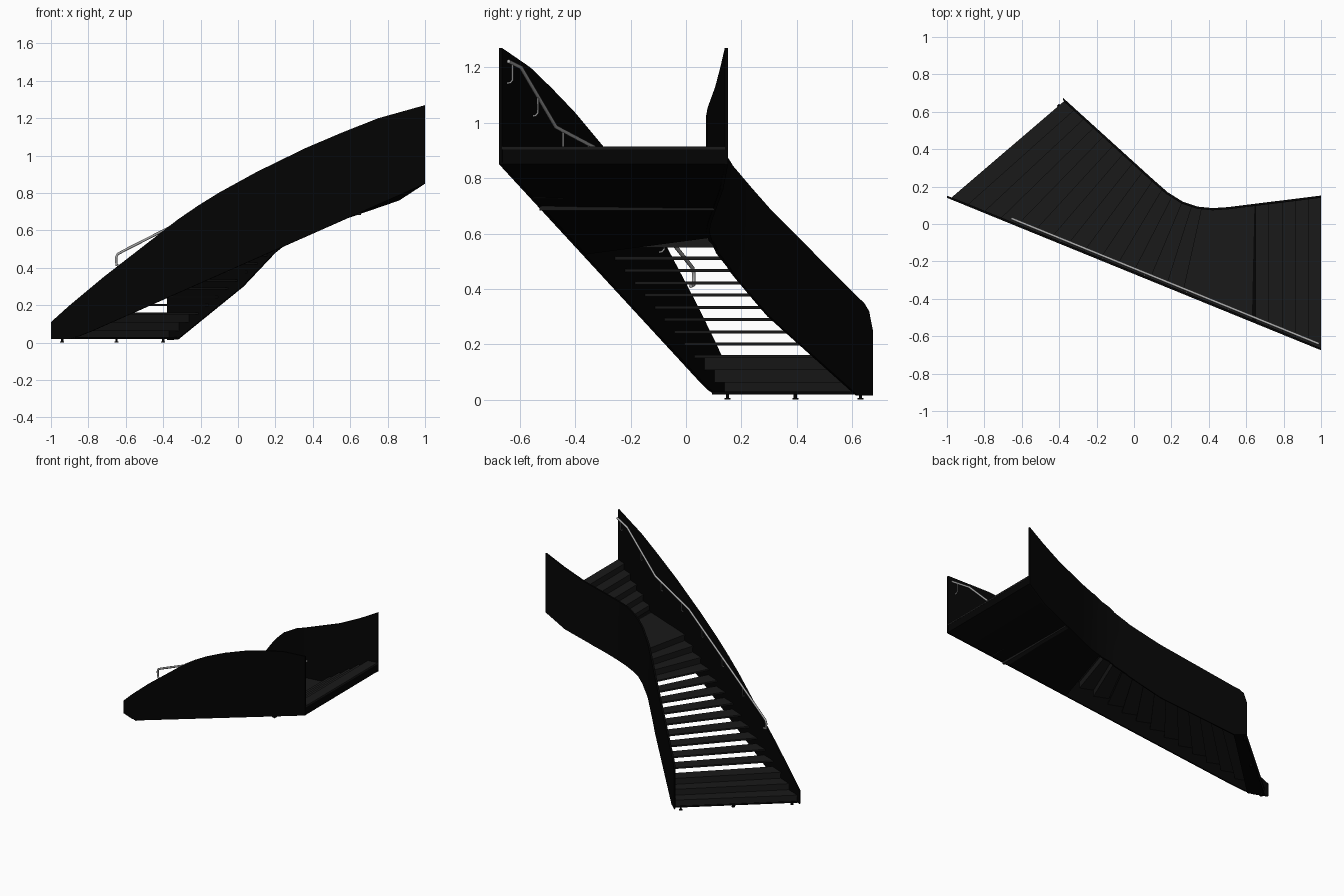
import bpy, bmesh, math
from mathutils import Vector

if "Cube" in bpy.data.objects:
    bpy.data.objects.remove(bpy.data.objects["Cube"])


def material(name, v):
    m = bpy.data.materials.new(name)
    m.diffuse_color = (v, v, v, 1)
    m.use_nodes = True
    m.node_tree.nodes["Principled BSDF"].inputs["Base Color"].default_value = m.diffuse_color
    return m


BLACK = material("black_steel", 0.001)
DARK = material("dark_tread", 0.01)
GREY = material("rail_steel", 0.4)


def lerp(table, x):
    """Piecewise-linear lookup in a list of (x, value)."""
    for (a, u), (b, v) in zip(table, table[1:]):
        if x <= b:
            return u + (v - u) * max(0, x - a) / (b - a)
    return table[-1][1]


def make(name, bm, mat, smooth=False):
    bmesh.ops.recalc_face_normals(bm, faces=bm.faces)
    me = bpy.data.meshes.new(name)
    bm.to_mesh(me)
    bm.free()
    ob = bpy.data.objects.new(name, me)
    bpy.context.collection.objects.link(ob)
    me.materials.append(mat)
    if smooth:
        bpy.ops.object.select_all(action='DESELECT')
        ob.select_set(True)
        bpy.context.view_layer.objects.active = ob
        bpy.ops.object.shade_smooth_by_angle(angle=math.radians(30))
    return ob


def loft(bm, rings):
    """Closed solid through equal-sized vertex rings."""
    rs = [[bm.verts.new(p) for p in r] for r in rings]
    n = len(rs[0])
    for a, b in zip(rs, rs[1:]):
        for i in range(n):
            j = (i + 1) % n
            bm.faces.new((a[i], a[j], b[j], b[i]))
    bm.faces.new(rs[0])
    bm.faces.new(rs[-1][::-1])


# Plan lines and wall heights, all as functions of x
INNER_Y = [(-.38, .675), (.1, .24), (.18, .17), (.26, .12), (.34, .093),
           (.42, .085), (.5, .09), (1, .152)]
OUT_BOT = [(-1, .02), (-.9, .021), (-.85, .035), (-.78, .063), (1, .85)]
OUT_TOP = [(-1, .11), (-.9, .2), (-.72, .35), (-.32, .66), (-.21, .735), (-.1, .803),
           (.1, .913), (.36, 1.04), (.56, 1.125), (.75, 1.2), (1, 1.27)]
IN_BOT = [(-.38, .015), (-.32, .016), (.03, .30), (.2, .48), (.3, .56),
          (.57, .66), (.86, .76), (1, .85)]
IN_TOP = [(-.38, .25), (-.365, .32), (-.345, .35), (-.32, .37), (.03, .69), (.2, .865),
          (.3, .96), (.4, 1.02), (.72, 1.13), (.87, 1.2), (1, 1.27)]


def outer_y(x):
    return .14 - .4075 * (x + 1)


def inner_y(x):
    return lerp(INNER_Y, x)


# Side walls: thin vertical ribbons
def wall(name, yfun, bot, top, side, extra, t=.012):
    xs = sorted({x for x, _ in bot + top + extra})
    bm, rings = bmesh.new(), []
    for i, x in enumerate(xs):
        a, b = xs[max(i - 1, 0)], xs[min(i + 1, len(xs) - 1)]
        d = Vector((b - a, yfun(b) - yfun(a))).normalized()
        ox, oy = -d.y * t * side, d.x * t * side
        if i in (0, len(xs) - 1):
            ox = 0
        y, zb, zt = yfun(x), lerp(bot, x), lerp(top, x)
        rings.append([(x, y, zb), (x, y, zt), (x + ox, y + oy, zt), (x + ox, y + oy, zb)])
    loft(bm, rings)
    make(name, bm, BLACK, True)


wall("outer_wall", outer_y, OUT_BOT, OUT_TOP, 1, [])
wall("inner_wall", inner_y, IN_BOT, IN_TOP, -1, INNER_Y)

# Step front edges (outer x, inner x), bottom to top
RISE, TOP = .0443, .915
edges = [(-.98 + 1.24 * i / 14, -.37 + .73 * i / 14) for i in range(15)]
edges += [(x, x) for x in (.65, .72, .79, .86, .93, 1.0)]


def edge_points(e):
    o, n = e
    return Vector((o, outer_y(o) + .006, 0)), Vector((n, inner_y(n) - .006, 0))


def slab(bm, a, b, z0, z1):
    """Flat plate between two step edges, following the inner curve."""
    rings = []
    for k in range(5):
        f = k / 4
        p, q = edge_points((a[0] + (b[0] - a[0]) * f, a[1] + (b[1] - a[1]) * f))
        rings.append([(p.x, p.y, z0), (q.x, q.y, z0), (q.x, q.y, z1), (p.x, p.y, z1)])
    loft(bm, rings)


# Treads, and risers on the closed steps
treads, risers = bmesh.new(), bmesh.new()
for i in range(20):
    z = TOP - RISE * (19 - i)
    a, b = edges[i], edges[i + 1]
    back = (min(b[0] + .008, 1), min(b[1] + .008, 1))
    slab(treads, a, back, z - .011, z)
    if i < 3 or i >= 12:
        slab(risers, (a[0] + .003, a[1] + .003), (a[0] + .008, a[1] + .008), z - RISE - .001, z - .005)
make("treads", treads, DARK)
make("risers", risers, DARK)

# Base plate under the bottom steps
bm = bmesh.new()
slab(bm, edges[0], (-.87, -.32), .019, .03)
make("base_plate", bm, BLACK)

# Soffit below the landing and upper flight
bm, rings = bmesh.new(), []
for k in range(13):
    f = k / 12
    e = (.26 + .74 * f, .36 + .64 * f)
    p, q = edge_points(e)
    zo, zi = lerp(OUT_BOT, e[0]) + .001, lerp(IN_BOT, e[1]) + .002
    rings.append([(p.x, p.y, zo), (q.x, q.y, zi), (q.x, q.y, zi + .006), (p.x, p.y, zo + .006)])
loft(bm, rings)
make("soffit", bm, BLACK, True)

# Closing riser at the top end
bm = bmesh.new()
slab(bm, (.992, .992), (.999, .999), .852, .914)
make("top_end_panel", bm, BLACK)

# Feet
bm = bmesh.new()
for x, y in ((-.94, .15), (-.65, .395), (-.4, .63)):
    for r, z0, z1 in ((.011, 0, .006), (.006, .004, .026)):
        loft(bm, [[(x + r * math.cos(t * math.pi / 6), y + r * math.sin(t * math.pi / 6), z)
                   for t in range(12)] for z in (z0, z1)])
make("feet", bm, BLACK)


# Handrail and its brackets
def tube(name, paths, r):
    cu = bpy.data.curves.new(name, 'CURVE')
    cu.dimensions = '3D'
    cu.bevel_depth, cu.bevel_resolution, cu.use_fill_caps = r, 2, True
    for pts in paths:
        s = cu.splines.new('POLY')
        s.points.add(len(pts) - 1)
        for p, c in zip(s.points, pts):
            p.co = (*c, 1)
    ob = bpy.data.objects.new(name, cu)
    bpy.context.collection.objects.link(ob)
    cu.materials.append(GREY)


RAIL = [(-.61, .492), (.2, .905), (.57, .985), (.88, 1.2), (.99, 1.222)]


def at(x, z, off=.03):
    return (x, outer_y(x) + off, z)


hook = [at(-.625, .41), at(-.65, .415), at(-.652, .455), at(-.643, .474)]
tube("handrail", [hook + [at(x, z) for x, z in RAIL]], .007)
brackets = []
for k in range(7):
    x = -.39 + .224 * k
    z = lerp(RAIL, x)
    brackets.append([at(x, z), at(x, z - .06), at(x, z - .07, .022), at(x, z - .072, .01)])
tube("rail_brackets", brackets, .0035)
